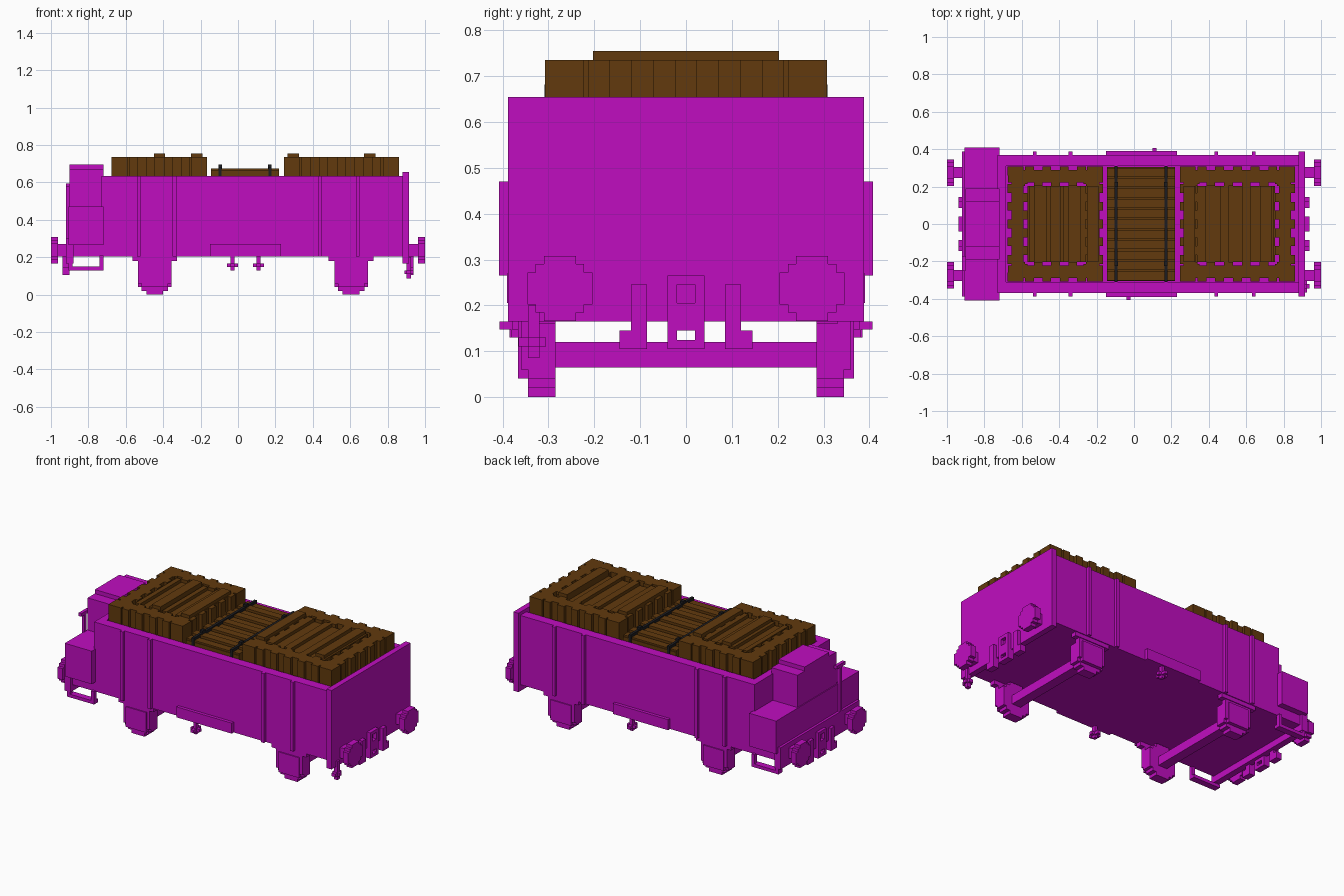
import bpy, bmesh
from mathutils import Matrix, Vector

cube = bpy.data.objects.get("Cube")
if cube:
    bpy.data.objects.remove(cube)


def material(name, rgb):
    m = bpy.data.materials.new(name)
    m.use_nodes = True
    m.diffuse_color = (*rgb, 1)
    m.node_tree.nodes["Principled BSDF"].inputs["Base Color"].default_value = (*rgb, 1)
    return m


PURPLE = material("bright purple", (0.53, 0.004, 0.53))
BROWN = material("crate brown", (0.122, 0.042, 0.004))
BLACK = material("strap black", (0.012, 0.012, 0.015))


def boxes(name, mat, spans):
    """One flat shaded object from (x0, x1, y0, y1, z0, z1) blocks."""
    bm = bmesh.new()
    for x0, x1, y0, y1, z0, z1 in spans:
        size = Vector((abs(x1 - x0), abs(y1 - y0), abs(z1 - z0), 1))
        mid = Vector(((x0 + x1) / 2, (y0 + y1) / 2, (z0 + z1) / 2))
        bmesh.ops.create_cube(bm, size=1, matrix=Matrix.Translation(mid) @ Matrix.Diagonal(size))
    me = bpy.data.meshes.new(name)
    bm.to_mesh(me)
    bm.free()
    me.materials.append(mat)
    ob = bpy.data.objects.new(name, me)
    bpy.context.collection.objects.link(ob)
    return ob


def both(spans):
    """Add the copy of each block on the other side."""
    return spans + [(a, b, -d, -c, e, f) for a, b, c, d, e, f in spans]


# Open wagon body
boxes("floor", PURPLE, [(-0.9, 0.9, -0.36, 0.36, 0.205, 0.24)])
boxes("side_walls", PURPLE, both([(-0.72, 0.89, 0.31, 0.37, 0.205, 0.635)]))
boxes("end_wall", PURPLE, [(0.88, 0.915, -0.388, 0.388, 0.165, 0.655)])
boxes("cabin_bulkhead", PURPLE, [(-0.73, -0.685, -0.37, 0.37, 0.205, 0.635)])
boxes("wall_ribs", PURPLE, both([(x - 0.01, x + 0.01, 0.36, 0.388, 0.205, 0.635)
                                for x in (-0.53, -0.34, 0.44, 0.64)]))
boxes("door_sills", PURPLE, both([(-0.15, 0.23, 0.36, 0.39, 0.205, 0.27)]))

# Brakeman cabin at the -x end
boxes("cabin_deck", PURPLE, [(-0.905, -0.72, -0.408, 0.408, 0.265, 0.47),
                             (-0.9, -0.72, -0.37, 0.37, 0.205, 0.27),
                             (-0.92, -0.88, -0.388, 0.388, 0.165, 0.3)])
boxes("cabin_tower", PURPLE, [(-0.9, -0.72, -0.19, 0.19, 0.46, 0.67),
                              (-0.9, -0.72, -0.12, 0.12, 0.66, 0.695)])
boxes("brake_handle", PURPLE, [(-0.92, -0.9, -0.22, -0.2, 0.3, 0.59),
                               (-0.92, -0.9, -0.25, -0.17, 0.575, 0.595)])
boxes("cabin_steps", PURPLE, both([(-0.905, -0.72, 0.345, 0.385, 0.13, 0.15),
                                  (-0.905, -0.885, 0.36, 0.385, 0.14, 0.21),
                                  (-0.74, -0.72, 0.36, 0.385, 0.14, 0.21)]))

# Wheels, axles and axle boxes
for label, x in (("rear", -0.445), ("front", 0.605)):
    wheel = [(x - r, x + r, 0.285, 0.345, z, 0.2 - z)
             for r, z in ((0.045, 0), (0.07, 0.02), (0.09, 0.04))]
    boxes(label + "_wheels", PURPLE, both(wheel))
    boxes(label + "_axle", PURPLE, [(x - 0.03, x + 0.03, -0.29, 0.29, 0.065, 0.12)])
    boxes(label + "_axle_boxes", PURPLE, both([
        (x - 0.07, x + 0.07, 0.34, 0.367, 0.04, 0.165),
        (x - 0.09, x + 0.09, 0.33, 0.36, 0.06, 0.205),
        (x - 0.12, x + 0.12, 0.33, 0.365, 0.18, 0.21)]))

# Small levers below the sides and at one corner
for label, x, y in (("right_lever", -0.03, -0.37), ("left_lever", 0.11, 0.37)):
    boxes(label, PURPLE, [(x - 0.01, x + 0.01, y - 0.012, y + 0.012, 0.13, 0.21),
                          (x - 0.03, x + 0.03, y - 0.01, y + 0.01, 0.147, 0.165),
                          (x - 0.01, x + 0.01, y - 0.037, y + 0.037, 0.147, 0.165)])
boxes("corner_lever", PURPLE, [(0.9, 0.925, -0.345, -0.32, 0.085, 0.2),
                               (0.9, 0.925, -0.365, -0.305, 0.11, 0.13),
                               (0.89, 0.937, -0.345, -0.32, 0.11, 0.13)])

# Buffers and coupling gear on both ends
for label, s in (("left", 1), ("right", -1)):
    buffers = [(s * 0.9, s * 0.97, 0.245, 0.305, 0.205, 0.27)]
    for w, h in ((0.035, 0.071), (0.053, 0.053), (0.071, 0.035)):
        buffers.append((s * 0.963, s, 0.275 - w, 0.275 + w, 0.237 - h, 0.237 + h))
    boxes(label + "_buffers", PURPLE, both(buffers))
    x0, x1 = s * 0.9, s * 0.938
    boxes(label + "_coupling", PURPLE,
          both([(x0, x1, 0.085, 0.12, 0.105, 0.245),
                (x0, x1, 0.115, 0.145, 0.105, 0.145),
                (x0, x1, 0.02, 0.04, 0.105, 0.265)])
          + [(x0, x1, -0.02, 0.02, z, z + h)
             for z, h in ((0.105, 0.02), (0.145, 0.06), (0.245, 0.02))])


# Corrugated crates: a ring of staggered slats round a planked core
def crate(name, x0, x1, outer, tall):
    top, rim, step, y1 = 0.735, 0.085, 0.02, 0.308
    spans = []
    nx = 2 * round((x1 - x0) / 0.1) + 1
    ny = 13
    for i in range(nx):
        a = x0 + (x1 - x0) * i / nx
        b = x0 + (x1 - x0) * (i + 1) / nx
        d = step * (i % 2)
        spans += both([(a, b, y1 - rim - d, y1 - d, 0.24, top)])
    for i in range(ny):
        a = -y1 + 2 * y1 * i / ny
        b = -y1 + 2 * y1 * (i + 1) / ny
        d = step * (i % 2)
        spans += [(x0 + d, x0 + rim + d, a, b, 0.24, top),
                  (x1 - rim - d, x1 - d, a, b, 0.24, top)]
    # Gaps stay open except beside the middle crate
    near, far = rim + step, rim
    c0 = x0 + (near if outer < 0 else far)
    c1 = x1 - (near if outer > 0 else far)
    yc = y1 - rim - step
    spans.append((c0, c1, -yc, yc, 0.24, 0.715))
    count = 7
    w = (c1 - c0) / count
    spans += [(c0 + i * w + 0.008, c0 + (i + 1) * w - 0.008, -yc, yc, 0.7, 0.735)
              for i in range(0, count, 2)]
    spans += [(x - 0.03, x + 0.03, -yc, yc, 0.7, 0.755) for x in tall]
    boxes(name, BROWN, spans)


crate("rear_crate", -0.675, -0.165, -1, (-0.42, -0.22))
crate("front_crate", 0.245, 0.86, 1, (0.295, 0.705))

# Low middle crate with lengthwise boards and two straps
boards = [(-0.145, 0.22, -0.305, 0.305, 0.24, 0.655)]
for i in range(11):
    y = -0.305 + i * 0.61 / 11
    boards.append((-0.145, 0.22, y + 0.004, y + 0.051, 0.64, 0.665 + 0.01 * (i % 2)))
boxes("middle_crate", BROWN, boards)
straps = []
for x in (-0.095, 0.17):
    straps.append((x - 0.008, x + 0.008, -0.309, 0.309, 0.3, 0.682))
    straps += both([(x - 0.01, x + 0.01, 0.2, 0.225, 0.67, 0.695)])
boxes("straps", BLACK, straps)
